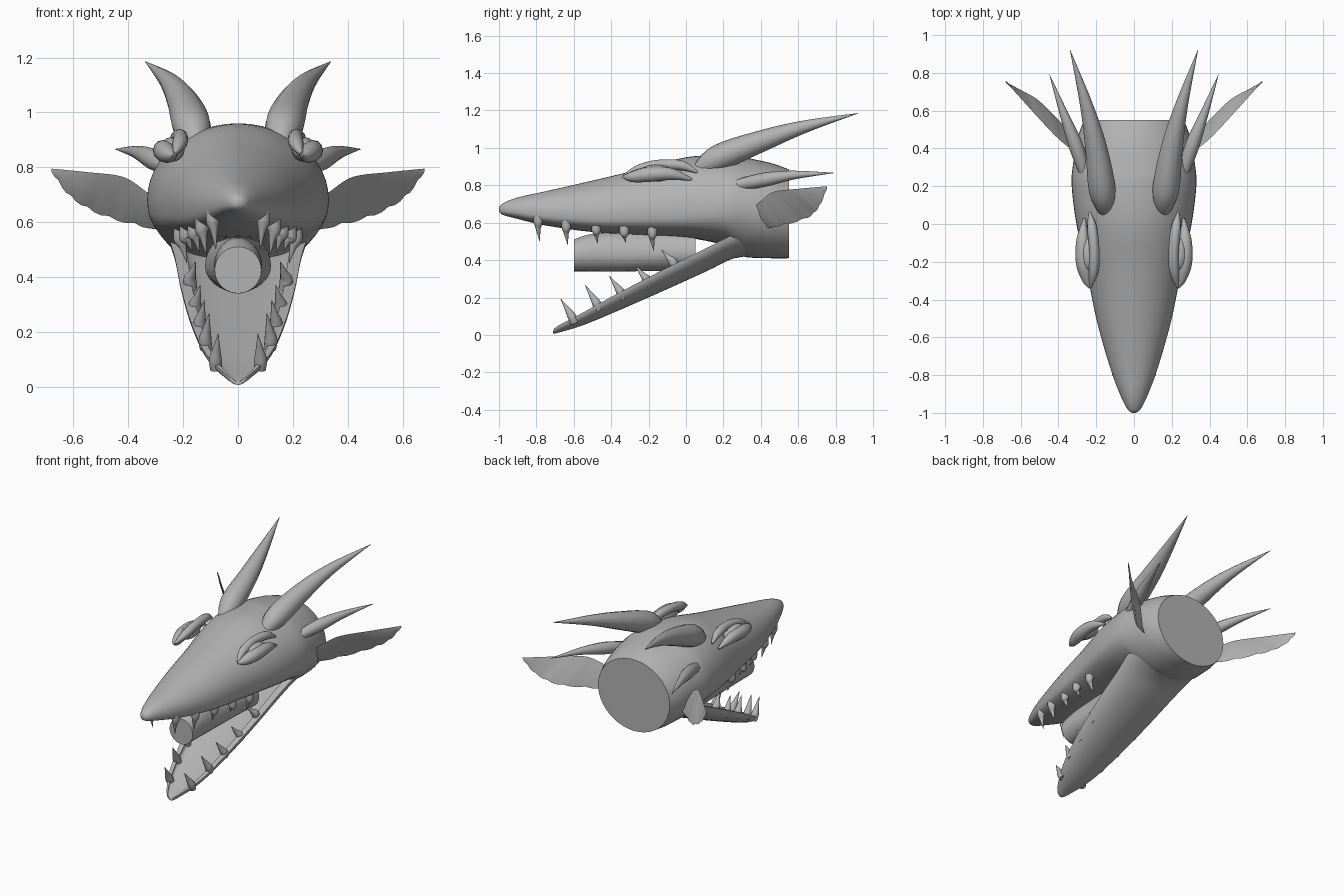
import bpy, bmesh, math
from mathutils import Vector

cube = bpy.data.objects.get("Cube")
if cube:
    bpy.data.objects.remove(cube)

mat = bpy.data.materials.new("stone_grey")
mat.use_nodes = True
GREY = (0.45, 0.45, 0.45, 1)
mat.diffuse_color = GREY
mat.node_tree.nodes["Principled BSDF"].inputs["Base Color"].default_value = GREY


def finish(ob, angle=40):
    bpy.ops.object.select_all(action='DESELECT')
    ob.select_set(True)
    bpy.context.view_layer.objects.active = ob
    if ob.type == 'CURVE':
        bpy.ops.object.convert(target='MESH')
        ob = bpy.context.object
    ob.data.materials.clear()
    ob.data.materials.append(mat)
    bpy.ops.object.shade_smooth_by_angle(angle=math.radians(angle))
    return ob


def mesh_object(name, bm, angle=40):
    bmesh.ops.recalc_face_normals(bm, faces=bm.faces[:])
    me = bpy.data.meshes.new(name)
    bm.to_mesh(me)
    bm.free()
    ob = bpy.data.objects.new(name, me)
    bpy.context.collection.objects.link(ob)
    return finish(ob, angle)


def refine(rows, steps=4):
    """Catmull-Rom interpolation between rows of numbers."""
    rows = [Vector(r) for r in rows]
    out = []
    for i in range(len(rows) - 1):
        b, c = rows[i], rows[i + 1]
        a = rows[i - 1] if i else b
        d = rows[i + 2] if i + 2 < len(rows) else c
        for k in range(steps):
            t = k / steps
            out.append(b + (c - a) * (t / 2) + (a * 2 - b * 5 + c * 4 - d) * (t * t / 2)
                       + (b * 3 - a - c * 3 + d) * (t ** 3 / 2))
    return out + [rows[-1]]


def loft(name, sections, angle=40):
    bm = bmesh.new()
    rings = [[bm.verts.new(p) for p in s] for s in sections]
    for r, s in zip(rings, rings[1:]):
        for i in range(len(r)):
            j = (i + 1) % len(r)
            bm.faces.new((r[i], r[j], s[j], s[i]))
    bm.faces.new(rings[0])
    bm.faces.new(rings[-1])
    return mesh_object(name, bm, angle)


def spikes(name, paths, angle=60):
    """Tapered curved tubes, made on both sides; points are x, y, z, radius."""
    cu = bpy.data.curves.new(name, 'CURVE')
    cu.dimensions = '3D'
    cu.bevel_depth, cu.bevel_resolution = 1, 4
    cu.use_fill_caps = True
    for path in paths:
        for side in (1, -1):
            sp = cu.splines.new('POLY')
            pts = refine(path, 6)
            sp.points.add(len(pts) - 1)
            for q, (x, y, z, r) in zip(sp.points, pts):
                q.co, q.radius = (side * x, y, z, 1), max(r, 0.001)
    ob = bpy.data.objects.new(name, cu)
    bpy.context.collection.objects.link(ob)
    return finish(ob, angle)


def oval_ring(row, n=48):
    """Cross-section: y, half width, top, widest height, bottom, underside squareness."""
    y, w, top, mid, bot, p = row
    ring = []
    for i in range(n):
        a = math.tau * i / n
        c, s = math.cos(a), math.sin(a)
        z = mid + (top - mid) * s if s >= 0 else mid - (mid - bot) * abs(s) ** p
        ring.append((w * c, y, z))
    return ring


# Skull and upper jaw
skull_rows = refine([
    (-1.0, .008, .68, .67, .66, .9), (-.98, .035, .703, .67, .642, .8),
    (-.9, .075, .735, .665, .62, .7), (-.75, .13, .768, .655, .585, .6),
    (-.5, .2, .825, .65, .55, .55), (-.25, .25, .885, .66, .535, .55),
    (0, .305, .95, .67, .52, .6), (.2, .33, .96, .68, .48, .8),
    (.3, .325, .95, .68, .42, 1), (.45, .3, .92, .66, .41, 1), (.55, .265, .885, .65, .41, 1)])
loft("skull", [oval_ring(r) for r in skull_rows])

# Tongue, round at the front and swelling into the throat
tongue_rows = refine([
    (-.6, .085, .51, .425, .34, 1), (-.5, .088, .54, .43, .34, 1),
    (-.3, .095, .55, .43, .34, 1), (.05, .12, .56, .44, .345, 1)])
loft("tongue", [oval_ring(r) for r in tongue_rows])

# Lower jaw: y, half width, rim height, bottom
jaw_rows = refine([
    (-.71, .01, .02, .008), (-.69, .045, .045, .01), (-.55, .118, .12, .052),
    (-.35, .17, .23, .135), (-.1, .208, .36, .245), (.12, .23, .47, .345),
    (.26, .25, .54, .41), (.42, .25, .6, .425)])


def jaw_ring(row, n=20):
    y, w, rim, bot = row
    ring = []
    for i in range(n + 1):
        a = math.pi * (1 + i / n)
        ring.append((w * math.cos(a), y, rim + (rim - bot) * math.sin(a)))
    for i in range(n + 1):
        a = math.pi * (2 - i / n)
        ring.append((w * .8 * math.cos(a), y, rim - (rim - bot) * .5 * abs(math.sin(a)) ** .5))
    return ring


loft("lower_jaw", [jaw_ring(r) for r in jaw_rows])


def row_at(rows, y):
    return min(rows, key=lambda r: abs(r[0] - y))


# Teeth, flared where they meet the gum
upper, lower = [], []
for y, tip in ((-.79, .5), (-.64, .48), (-.48, .49), (-.33, .495), (-.18, .45)):
    r = row_at(skull_rows, y)
    x, gum = r[1] * .8, r[4] + .015
    upper.append([(x * .97, y, gum + .03, .028), (x, y, gum - .01, .024),
                  (x * .95, y, gum * .6 + tip * .4, .013), (x * .88, y + .008, tip, .001)])
for y, height in ((-.61, .11), (-.48, .11), (-.35, .1), (-.21, .09), (-.07, .08)):
    r = row_at(jaw_rows, y)
    x, gum = r[1] * .82, r[2] - .015
    lower.append([(x * .97, y + .015, gum - .02, .022), (x, y, gum + .015, .024),
                  (x * .95, y - .025, gum + height * .5, .014), (x * .88, y - .06, gum + height, .001)])
spikes("upper_teeth", upper)
spikes("lower_teeth", lower)

# Horns
spikes("main_horns", [[(.15, .05, .87, .03), (.167, .17, .945, .07), (.2, .4, 1.035, .058),
                       (.252, .63, 1.112, .034), (.338, .92, 1.185, .001)]])
spikes("side_horns", [[(.26, .27, .8, .03), (.31, .42, .83, .038),
                       (.37, .58, .855, .023), (.447, .79, .866, .001)]])

# Brow ridges curling around the eyes, with a lower lid
spikes("brow_ridges", [[(.235, .06, .87, .006), (.222, -.02, .905, .026), (.21, -.14, .91, .027),
                        (.213, -.25, .885, .026), (.23, -.335, .85, .006)]])
spikes("eyelids", [[(.262, .03, .83, .006), (.272, -.08, .86, .032), (.268, -.2, .858, .04),
                    (.25, -.29, .845, .028), (.235, -.34, .845, .005)]])

# Eyeballs
for side, word in ((1, "left"), (-1, "right")):
    bm = bmesh.new()
    bmesh.ops.create_uvsphere(bm, u_segments=20, v_segments=12, radius=.045)
    for v in bm.verts:
        v.co = (v.co.x + side * .24, v.co.y * 2 - .16, v.co.z + .865)
    mesh_object(word + "_eye", bm)

# Ears: thin fins with a ragged lower edge
top_edge = refine([(.27, .34, .66), (.34, .4, .715), (.42, .47, .765), (.55, .61, .782), (.68, .755, .795)], 5)
low_edge = refine([(.26, .42, .57), (.35, .5, .582), (.5, .65, .625), (.61, .715, .69), (.675, .75, .775)], 5)
for side, word in ((1, "left"), (-1, "right")):
    sections = []
    for i, (t, b) in enumerate(zip(top_edge, low_edge)):
        b = b + Vector((0, 0, .008 if i % 3 == 0 and i > 5 else 0))
        thick = Vector((.7, -.7, 0)) * (.012 * (1 - i / len(top_edge)) + .003)
        mid = (t + b) / 2
        ring = [t, mid + thick, b, mid - thick]
        sections.append([(side * p.x, p.y, p.z) for p in ring])
    loft(word + "_ear", sections, 50)
